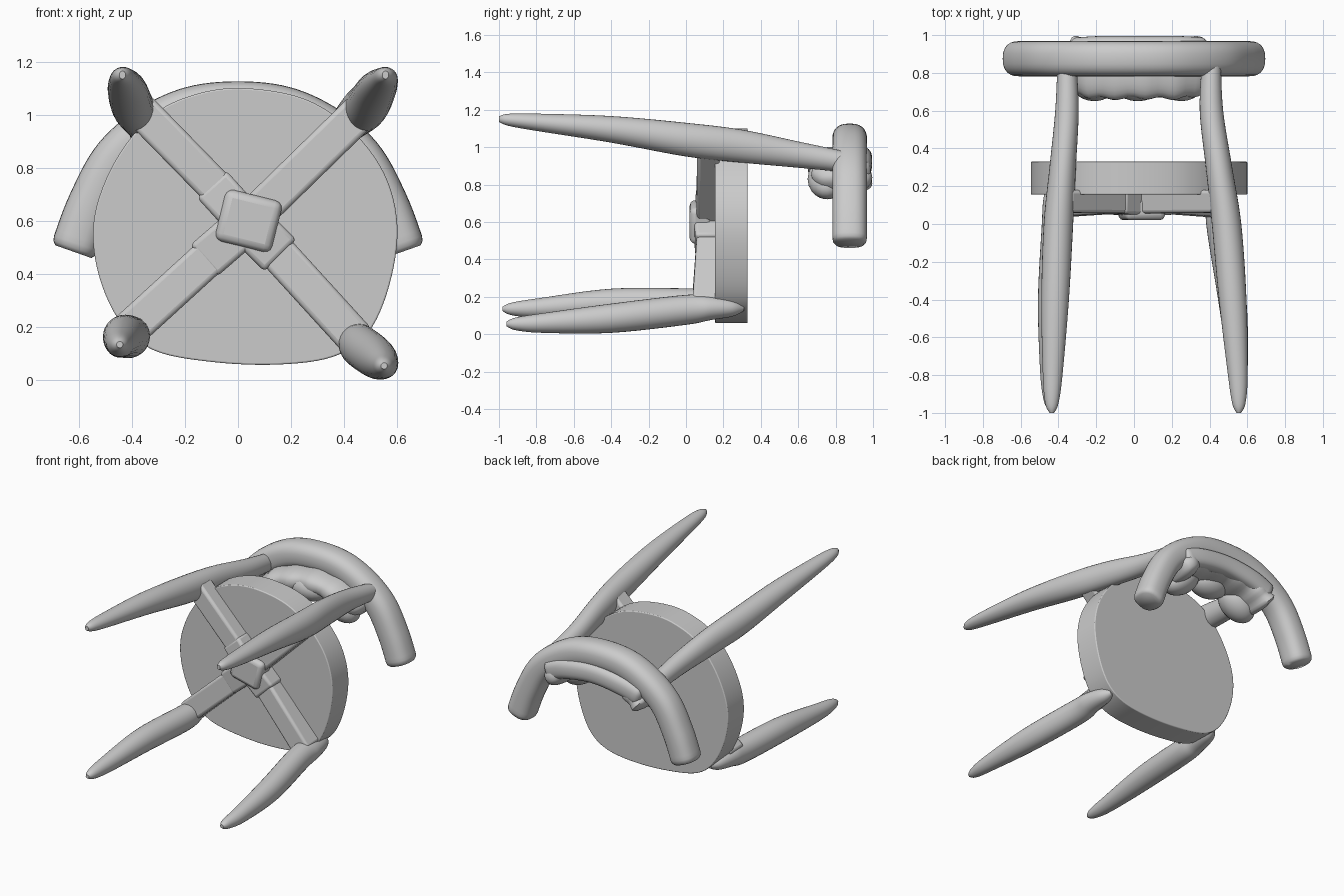
import bpy, bmesh, math
from mathutils import Vector, Matrix

cube = bpy.data.objects.get("Cube")
if cube:
    bpy.data.objects.remove(cube, do_unlink=True)

grey = bpy.data.materials.new("plain grey")
grey.use_nodes = True
grey.diffuse_color = (0.6, 0.6, 0.6, 1)
grey.node_tree.nodes["Principled BSDF"].inputs["Base Color"].default_value = (0.6, 0.6, 0.6, 1)


def finish(name, bm, angle=40, bevel=0):
    bmesh.ops.recalc_face_normals(bm, faces=bm.faces[:])
    mesh = bpy.data.meshes.new(name)
    bm.to_mesh(mesh)
    bm.free()
    mesh.materials.append(grey)
    obj = bpy.data.objects.new(name, mesh)
    bpy.context.collection.objects.link(obj)
    bpy.ops.object.select_all(action='DESELECT')
    obj.select_set(True)
    bpy.context.view_layer.objects.active = obj
    if bevel:
        mod = obj.modifiers.new("soft edges", 'BEVEL')
        mod.width = bevel
        mod.segments = 3
    bpy.ops.object.shade_smooth_by_angle(angle=math.radians(angle))
    return obj


def smooth_path(points, steps=6, closed=False):
    """Catmull-Rom curve through points of any dimension."""
    pts = [Vector(p) for p in points]
    n = len(pts)
    get = (lambda i: pts[i % n]) if closed else (lambda i: pts[max(0, min(n - 1, i))])
    out = []
    for i in range(n if closed else n - 1):
        a, b, c, d = (get(i + k) for k in (-1, 0, 1, 2))
        for s in range(steps):
            t = s / steps
            out.append(0.5 * (2 * b + (c - a) * t + (2 * a - 5 * b + 4 * c - d) * t * t
                              + (3 * b - a - 3 * c + d) * t ** 3))
    return out if closed else out + [pts[-1]]


def skin(bm, rings):
    loops = [[bm.verts.new(p) for p in ring] for ring in rings]
    for a, b in zip(loops, loops[1:]):
        for i in range(len(a)):
            j = (i + 1) % len(a)
            bm.faces.new((a[i], a[j], b[j], b[i]))
    bm.faces.new(loops[0])
    bm.faces.new(loops[-1])


def circle(n=28):
    return [(math.cos(math.tau * i / n), math.sin(math.tau * i / n)) for i in range(n)]


def leg(name, stations):
    """Stations: y, centre x, centre z, half width, half height."""
    bm = bmesh.new()
    rings = []
    for y, x, z, rx, rz in stations_curve(stations):
        rings.append([(x + rx * c, y, z + rz * s) for c, s in circle()])
    skin(bm, rings)
    finish(name, bm)


def stations_curve(stations):
    # interpolate each column with the same smooth curve
    first = smooth_path([s[:3] for s in stations])
    size = smooth_path([(s[3], s[4], 0) for s in stations])
    return [(*p, max(q.x, 0.004), max(q.y, 0.004)) for p, q in zip(first, size)]


def arch(name, points, depth_scale, ends, bulge=0):
    """Tube in the xz plane; points are x, z, y; ends scales the tip rings."""
    path = smooth_path([(x, y, z) for x, z, y in points], 8)
    rings = []
    last = len(path) - 1
    for i, p in enumerate(path):
        tangent = (path[min(i + 1, last)] - path[max(i - 1, 0)]).normalized()
        side = tangent.cross(Vector((0, 1, 0))).normalized()
        scale = 1 + bulge * math.sin(i * 1.2)
        for_ends = min(i, last - i)
        if for_ends < len(ends):
            scale *= ends[for_ends]
        rings.append([p + side * depth_scale[0] * scale * math.copysign(abs(c) ** 0.8, c)
                      + Vector((0, depth_scale[1] * scale * math.copysign(abs(s) ** 0.8, s), 0))
                      for c, s in circle()])
    bm = bmesh.new()
    skin(bm, rings)
    finish(name, bm, 50)


# Round seat, flattened along its lower edge
outline = smooth_path([(0.03, 1.1, 0), (0.25, 1.06, 0), (0.42, 0.95, 0), (0.55, 0.78, 0),
                       (0.6, 0.58, 0), (0.57, 0.36, 0), (0.49, 0.18, 0), (0.36, 0.09, 0),
                       (0.15, 0.06, 0), (-0.1, 0.07, 0), (-0.32, 0.115, 0), (-0.45, 0.23, 0),
                       (-0.53, 0.42, 0), (-0.54, 0.62, 0), (-0.46, 0.83, 0), (-0.32, 1.0, 0),
                       (-0.15, 1.08, 0)], 6, True)
bm = bmesh.new()
skin(bm, [[(p.x, y, p.y) for p in outline] for y in (0.155, 0.33)])
finish("seat", bm, 40, 0.006)

# Tapered legs; the upper pair runs on to carry the backrest
for name, x0, x1, x2 in (("upper_right_leg", -0.435, -0.4, -0.355),
                         ("upper_left_leg", 0.555, 0.49, 0.41)):
    leg(name, [(-1, x0, 1.15, 0.012, 0.015), (-0.95, x0, 1.146, 0.035, 0.032),
               (-0.8, x0 * 0.99, 1.133, 0.052, 0.046), (-0.4, (x0 + x1) / 2, 1.095, 0.073, 0.071),
               (0, x1, 1.04, 0.078, 0.09), (0.3, (x1 + x2) / 2, 1.005, 0.07, 0.088),
               (0.6, x2, 0.96, 0.062, 0.07), (0.86, x2, 0.92, 0.05, 0.055)])
for name, y0, x0, z0, x1, z1 in (("lower_right_leg", -0.98, -0.445, 0.135, -0.41, 0.175),
                                 ("lower_left_leg", -0.96, 0.55, 0.055, 0.46, 0.14)):
    leg(name, [(y0, x0, z0, 0.012, 0.012), (y0 + 0.05, x0, z0, 0.034, 0.034),
               (y0 + 0.2, x0, z0 + 0.005, 0.052, 0.053),
               (-0.4, (x0 * 2 + x1) / 3, z0 + 0.03, 0.075, 0.078),
               (0, x1, z1 - 0.01, 0.078, 0.08), (0.13, x1, z1, 0.07, 0.065),
               (0.25, x1 * 0.98, z1, 0.05, 0.045), (0.31, x1 * 0.96, z1, 0.015, 0.015)])


# Cross bars under the seat, with a twisted hub at their meeting point
def bar(name, start, end, half, front0, front1, back=0.18):
    a, b = Vector((start[0], 0, start[1])), Vector((end[0], 0, end[1]))
    side = (b - a).normalized().cross(Vector((0, 1, 0))) * half
    rings = []
    for p, front in ((a, front0), (b, front1)):
        rings.append([p + side * s + Vector((0, y, 0))
                      for s, y in ((-1, front), (1, front), (1, back), (-1, back))])
    bm = bmesh.new()
    skin(bm, rings)
    finish(name, bm, 40, 0.018)


hub = (0.04, 0.6)
bar("upper_right_bar", hub, (-0.38, 1.03), 0.066, 0.055, 0.06)
bar("upper_left_bar", hub, (0.47, 1.02), 0.07, 0.055, 0.06)
bar("lower_right_bar", hub, (-0.42, 0.18), 0.07, 0.065, 0.035)
bar("lower_left_bar", hub, (0.45, 0.15), 0.07, 0.065, 0.035)
bar("lower_right_collar", (0.02, 0.58), (-0.13, 0.45), 0.078, 0.04, 0.055)
bar("lower_left_collar", (0.04, 0.59), (0.16, 0.47), 0.085, 0.04, 0.05)
bar("upper_right_collar", (0.0, 0.63), (-0.1, 0.74), 0.075, 0.045, 0.055)

bm = bmesh.new()
bmesh.ops.create_cube(bm, size=1, matrix=Matrix.Translation((0.04, 0.08, 0.6))
                      @ Matrix.Rotation(math.radians(14), 4, 'Y')
                      @ Matrix.Diagonal((0.22, 0.12, 0.2, 1)))
finish("hub", bm, 40, 0.03)

# Thick curved backrest rail with drooping arms
half_arch = [(0.62, 0.485), (0.555, 0.66), (0.455, 0.84), (0.3, 0.965), (0.12, 1.03)]
rail = [(-x, z, 0.875) for x, z in half_arch] + [(x, z, 0.875) for x, z in reversed(half_arch)]
arch("backrest_rail", rail, (0.088, 0.093), (0.82, 0.96))

# Lumpy padding tucked beneath the rail
arch("back_padding", [(-0.33, 0.79, 0.85), (-0.2, 0.88, 0.82), (0.03, 0.93, 0.82),
                      (0.25, 0.89, 0.82), (0.38, 0.79, 0.85)],
     (0.07, 0.155), (0.45, 0.8, 0.95), 0.05)
for i, (x, z, tilt) in enumerate(((-0.21, 0.83, -35), (0.02, 0.89, 0), (0.25, 0.83, 35))):
    bm = bmesh.new()
    bmesh.ops.create_uvsphere(bm, u_segments=24, v_segments=14, radius=1,
                              matrix=Matrix.Translation((x, 0.755, z))
                              @ Matrix.Rotation(math.radians(tilt), 4, 'Y')
                              @ Matrix.Diagonal((0.14, 0.105, 0.09, 1)))
    finish(f"padding_lump_{i + 1}", bm, 60)
# Flat rear pad behind the rail
arch("rear_padding", [(-0.33, 0.86, 0.93), (-0.18, 0.91, 0.94), (0.03, 0.935, 0.94),
                      (0.24, 0.91, 0.94), (0.38, 0.86, 0.93)], (0.065, 0.055), (0.5, 0.85))
